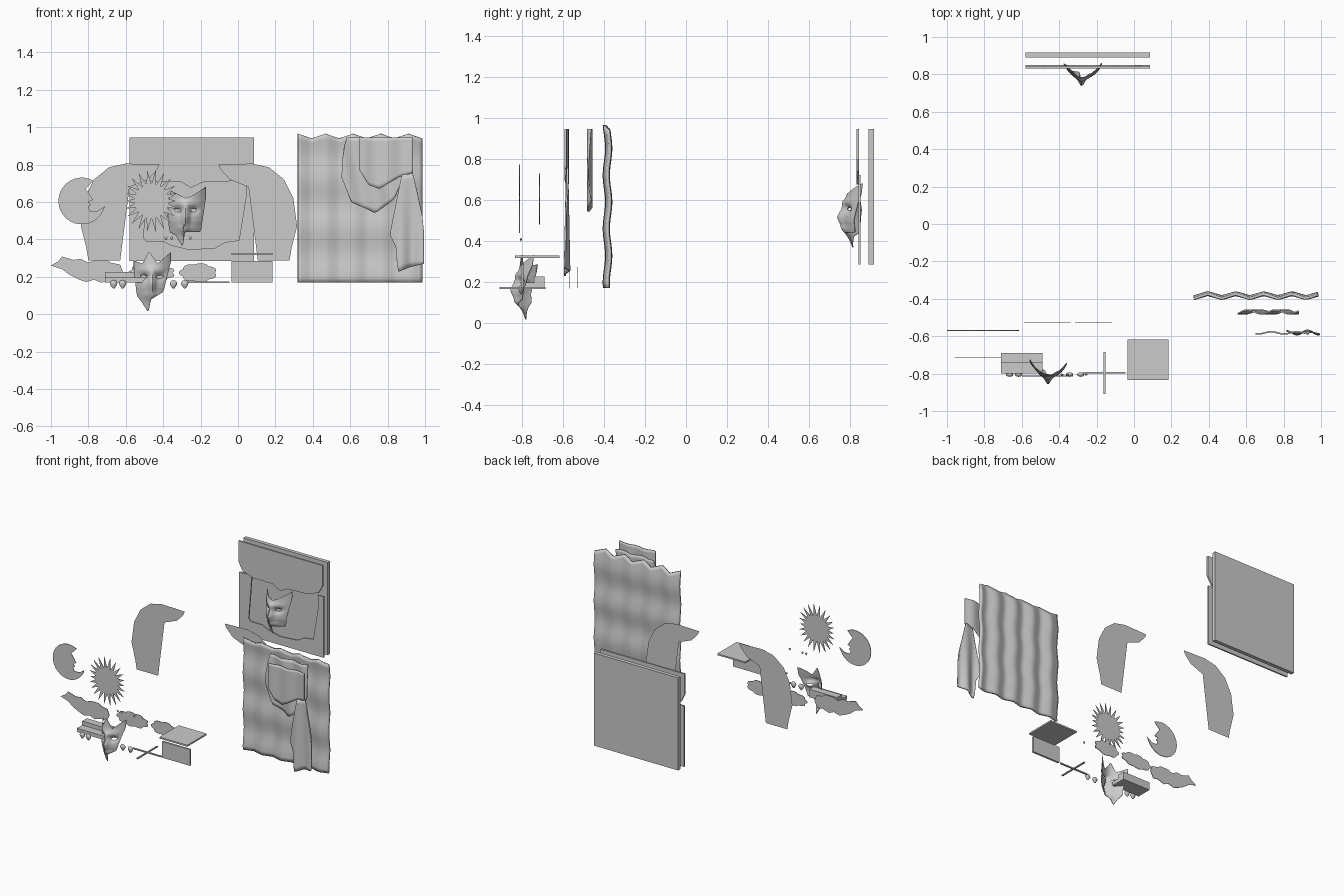
import bpy, bmesh, math

if "Cube" in bpy.data.objects:
    bpy.data.objects.remove(bpy.data.objects["Cube"])


def finish(name, bm, smooth=0):
    me = bpy.data.meshes.new(name)
    bmesh.ops.recalc_face_normals(bm, faces=bm.faces[:])
    bm.to_mesh(me)
    bm.free()
    ob = bpy.data.objects.new(name, me)
    bpy.context.collection.objects.link(ob)
    if smooth:
        bpy.ops.object.select_all(action='DESELECT')
        ob.select_set(True)
        bpy.context.view_layer.objects.active = ob
        bpy.ops.object.shade_smooth_by_angle(angle=math.radians(smooth))
    return ob


def box(name, x0, x1, y0, y1, z0, z1):
    bm = bmesh.new()
    bmesh.ops.create_cube(bm, size=1)
    for v in bm.verts:
        v.co = (x0 + (v.co.x + .5) * (x1 - x0), y0 + (v.co.y + .5) * (y1 - y0),
                z0 + (v.co.z + .5) * (z1 - z0))
    return finish(name, bm)


def plate(name, pts, y, t=0.004):
    """Flat outline in x,z facing front, optionally given a thickness."""
    bm = bmesh.new()
    f = bm.faces.new([bm.verts.new((x, y - t / 2, z)) for x, z in pts])
    if t:
        r = bmesh.ops.extrude_face_region(bm, geom=[f])
        for v in r['geom']:
            if isinstance(v, bmesh.types.BMVert):
                v.co.y += t
    bmesh.ops.triangulate(bm, faces=[f for f in bm.faces if len(f.verts) > 4])
    return finish(name, bm)


def lerp(pts, x):
    for (a, za), (b, zb) in zip(pts, pts[1:]):
        if x <= b:
            return za + (zb - za) * max(0, (x - a) / (b - a))
    return pts[-1][1]


def sheet(name, top, bottom, depth, nx, nz, t, hole=None):
    """Cloth or mask: columns between two edges, pushed in y by depth(x, z)."""
    x0, x1 = top[0][0], top[-1][0]
    bm = bmesh.new()
    cols = []
    for i in range(nx + 1):
        x = x0 + (x1 - x0) * i / nx
        lo, hi = lerp(bottom, x), lerp(top, x)
        zs = [lo + (hi - lo) * j / nz for j in range(nz + 1)]
        cols.append([bm.verts.new((x, depth(x, z), z)) for z in zs])
    for a, b in zip(cols, cols[1:]):
        for j in range(nz):
            q = (a[j], b[j], b[j + 1], a[j + 1])
            c = sum((v.co for v in q), q[0].co * 0) / 4
            if not (hole and hole(c.x, c.z)):
                bm.faces.new(q)
    ob = finish(name, bm, 40)
    m = ob.modifiers.new("thickness", 'SOLIDIFY')
    m.thickness, m.offset = t, 0
    return ob


# Stage: back board and front frame with a cut opening and scalloped valance
box("back_board", -.58, .085, .89, .917, .285, .945)
opening = [(-.48, .72), (-.505, .41), (-.49, .39), (-.40, .39), (-.36, .37), (-.26, .345),
           (-.12, .355), (-.07, .385), (.005, .395), (.045, .64), (.04, .72)]
frame = [(-.58, .72), (-.58, .285), (.085, .285), (.085, .72)]
plate("stage_frame", frame + opening[::-1], .846, .01)
valance = [(-.58, .945), (-.58, .80), (-.55, .74), (-.46, .71), (-.31, .71), (-.25, .675),
           (-.19, .705), (-.05, .71), (.05, .74), (.085, .80), (.085, .945)]
plate("stage_valance", valance, .838, .012)

# Side arches: single flat surfaces, mirrored
arch = [(-.42, .80), (-.60, .805), (-.69, .785), (-.77, .72), (-.82, .62), (-.84, .47),
        (-.81, .35), (-.80, .287), (-.63, .287), (-.69, .36), (-.725, .45), (-.725, .58),
        (-.69, .63), (-.58, .68), (-.48, .72), (-.43, .775)]
plate("left_arch", arch, 0, 0)
plate("right_arch", [(-.524 - x, z) for x, z in arch], 0, 0)


# Curtain with zigzag folds
def zig(x, p=.15):
    return abs(((x - .32) / p) % 1 - .5) * 4 - 1


def curtain_depth(x, z):
    return -.383 - .011 * zig(x) + .006 * math.sin(z * 24)


tops = [(.32 + .0369 * i, .965 if i % 4 == 0 else .94 if i % 4 == 2 else .952) for i in range(19)]
sheet("curtain", tops, [(.32, .17), (.985, .17)], curtain_depth, 36, 30, .014)

# Draped swags and hanging tail
sheet("rear_swag", [(.555, .80), (.575, .945), (.88, .945)],
      [(.555, .73), (.605, .60), (.735, .54), (.835, .615), (.88, .72)],
      lambda x, z: -.47 + .010 * math.sin(x * 42 + z * 8), 24, 16, .008)
sheet("front_swag", [(.65, .945), (.935, .945)],
      [(.65, .77), (.70, .69), (.755, .67), (.865, .735), (.935, .755)],
      lambda x, z: -.582 + .006 * math.sin(x * 45), 24, 12, .008)
sheet("curtain_tail", [(.815, .44), (.875, .745), (.935, .755), (.985, .53), (.993, .45)],
      [(.815, .42), (.85, .35), (.853, .225), (.915, .25), (.993, .27)],
      lambda x, z: -.58 + .02 * math.sin((x - .9) * 55) * (.85 - z), 24, 16, .008)


# Masks: curved shell with nose, brow and open eyes
def mask(name, xn, zn, yn, top, bottom):
    def depth(x, z):
        d, h = x - xn, z - zn
        y = yn + .028 + d * d * (9 if d < 0 else 6)
        y += .30 * max(0, -h - .03) ** 1.0 + .12 * max(0, h)
        taper = max(0, 1 - abs(h + .03 - .02) / .09)
        y -= .034 * taper * math.exp(-(d / .017) ** 2)
        y -= .010 * math.exp(-((h - .065) / .02) ** 2 - (d / .07) ** 2)
        y -= .012 * math.exp(-((h + .07) / .02) ** 2 - (d / .04) ** 2)
        for s in (-1, 1):
            y += .018 * math.exp(-((d - s * .042) / .024) ** 2 - ((h - .03) / .02) ** 2)
        return y

    def hole(x, z):
        d, h = abs(x - xn), z - zn
        return ((d - .042) / .018) ** 2 + ((h - .03) / .009) ** 2 < 1

    sheet(name, top, bottom, depth, 32, 40, .004, hole)


mask("back_mask", -.28, .525, .745,
     [(-.375, .55), (-.36, .66), (-.33, .645), (-.28, .62), (-.24, .635), (-.172, .68)],
     [(-.375, .53), (-.365, .44), (-.33, .42), (-.295, .36), (-.285, .44), (-.20, .44), (-.172, .63)])
mask("front_mask", -.46, .17, -.85,
     [(-.557, .285), (-.51, .27), (-.475, .335), (-.43, .27), (-.36, .33)],
     [(-.557, .25), (-.54, .10), (-.51, .06), (-.48, .01), (-.465, .08), (-.40, .12), (-.36, .28)])

# Sun with pointed rays
sun = []
for i in range(44):
    a = math.pi * i / 22
    r = .09 if i % 2 else .13 + .04 * abs(math.sin(a))
    sun.append((-.463 + r * math.cos(a), .605 + r * math.sin(a)))
plate("sun", sun, -.813)

# Crescent moon with a face profile
moon = [(-.835 + .125 * math.cos(a), .605 + .125 * math.sin(a))
        for a in (math.radians(60 + i * 12) for i in range(24))]
moon += [(-.71, .578), (-.75, .552), (-.79, .55), (-.80, .575), (-.785, .585), (-.80, .60),
         (-.775, .612), (-.80, .65), (-.815, .67), (-.795, .69)]
plate("moon", moon, -.715)

# Scenery clouds
for name, cx, w, n in (("middle_cloud", -.462, .128, 9), ("right_cloud", -.213, .104, 7)):
    pts = []
    for i in range(n * 5):
        a = 2 * math.pi * i / (n * 5)
        r = .86 + .14 * abs(math.sin(a * n / 2))
        pts.append((cx + w * r * math.cos(a), .221 + .052 * r * math.sin(a)))
    plate(name, pts, -.528)
plate("left_cloud", [(-1, .26), (-.965, .28), (-.94, .308), (-.88, .29), (-.84, .295), (-.80, .275),
                     (-.76, .29), (-.70, .29), (-.68, .275), (-.63, .265), (-.615, .225),
                     (-.64, .18), (-.68, .185), (-.73, .168), (-.77, .185), (-.81, .172),
                     (-.85, .185), (-.90, .21), (-.94, .24)], -.57)

# Two-level step
box("lower_step", -.71, -.49, -.80, -.742, .17, .197)
box("upper_step", -.71, -.49, -.742, -.69, .17, .226)

# Small drops
drops = [(x, .162, .02) for x in (-.665, -.617, -.345, -.285)]
drops += [(x, .407, .008) for x in (-.385, -.355, -.255)]
for i, (x, z, r) in enumerate(drops):
    bm = bmesh.new()
    bmesh.ops.create_uvsphere(bm, u_segments=12, v_segments=8, radius=r)
    for v in bm.verts:
        if v.co.z < 0:
            k = 1 + v.co.z / r * .5
            v.co = (v.co.x * k, v.co.y * k, v.co.z * 1.3)
        v.co.x, v.co.y, v.co.z = v.co.x + x, v.co.y * .6 - .805, v.co.z + z
    finish(f"drop_{i + 1}", bm, 40)

# Control cross
box("cross_bar_long", -.27, -.045, -.80, -.79, .166, .174)
box("cross_bar_side", -.163, -.153, -.91, -.685, .166, .174)

# Framed panel and lid plate
box("panel", -.035, .185, -.806, -.792, .17, .285)
box("lid_plate", -.035, .185, -.835, -.617, .317, .328)
